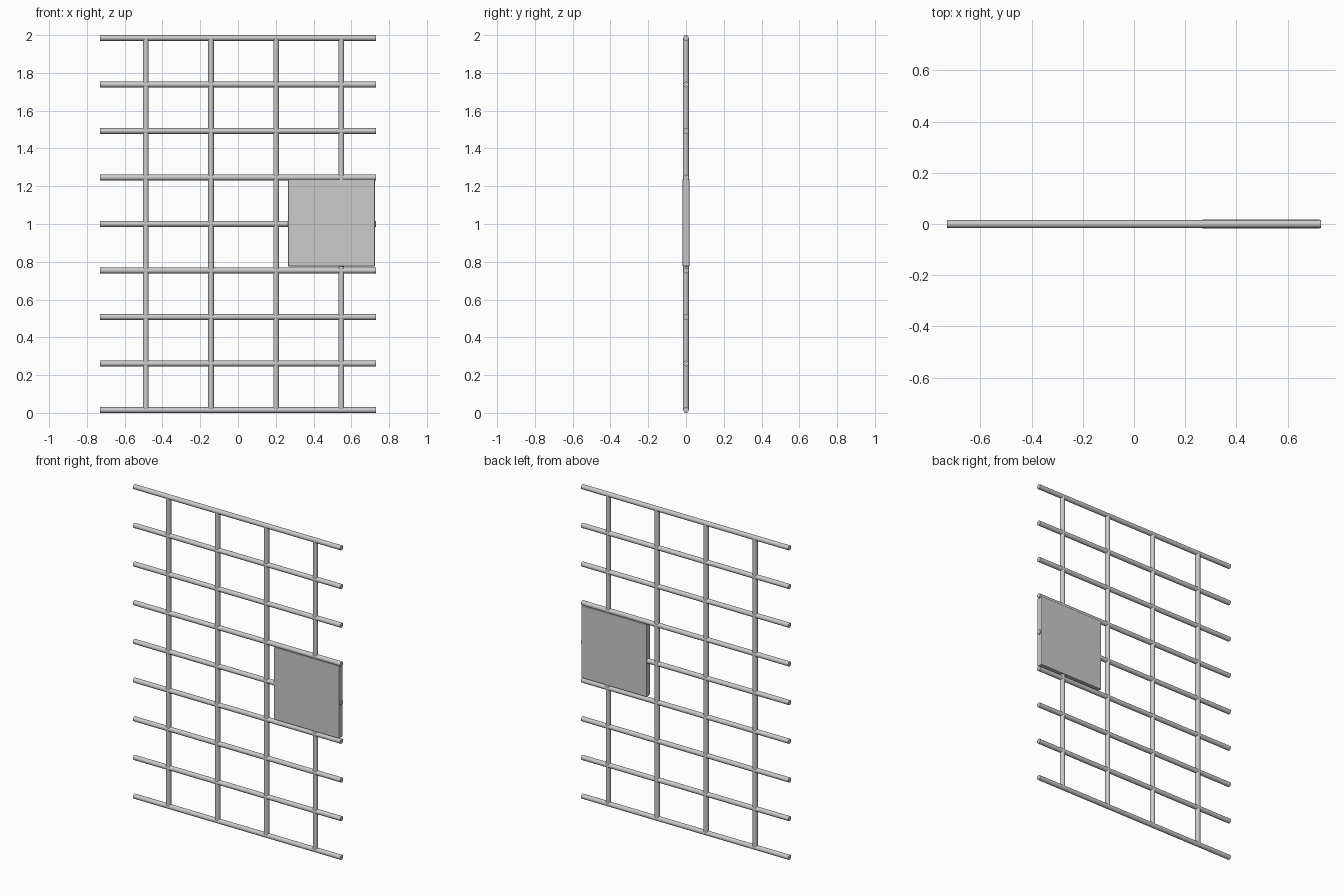
import bpy
from math import pi

if "Cube" in bpy.data.objects:
    bpy.data.objects.remove(bpy.data.objects["Cube"])

R = 0.015


def rod(name, loc, length, rot=(0, 0, 0)):
    bpy.ops.mesh.primitive_cylinder_add(vertices=24, radius=R, depth=length,
                                        location=loc, rotation=rot)
    ob = bpy.context.object
    ob.name = name
    bpy.ops.object.shade_smooth_by_angle()
    return ob


# Horizontal bars, evenly spaced from the floor to the top
for i in range(9):
    rod(f"horizontal_bar_{i + 1}", (0, 0, R + i * (2 - 2 * R) / 8), 1.46, (0, pi / 2, 0))

# Vertical bars
for i in range(4):
    rod(f"vertical_bar_{i + 1}", (-0.488 + i * 0.345, 0, 1.0), 2 - 2 * R)

# Lock plate between the bars at the right edge
bpy.ops.mesh.primitive_cube_add(size=1, location=(0.495, 0, 1.006))
plate = bpy.context.object
plate.name = "lock_plate"
plate.dimensions = (0.458, 0.036, 0.46)
bpy.ops.object.transform_apply(location=False, rotation=False, scale=True)
bevel = plate.modifiers.new("soft_edge", 'BEVEL')
bevel.width = 0.003
bevel.segments = 2
